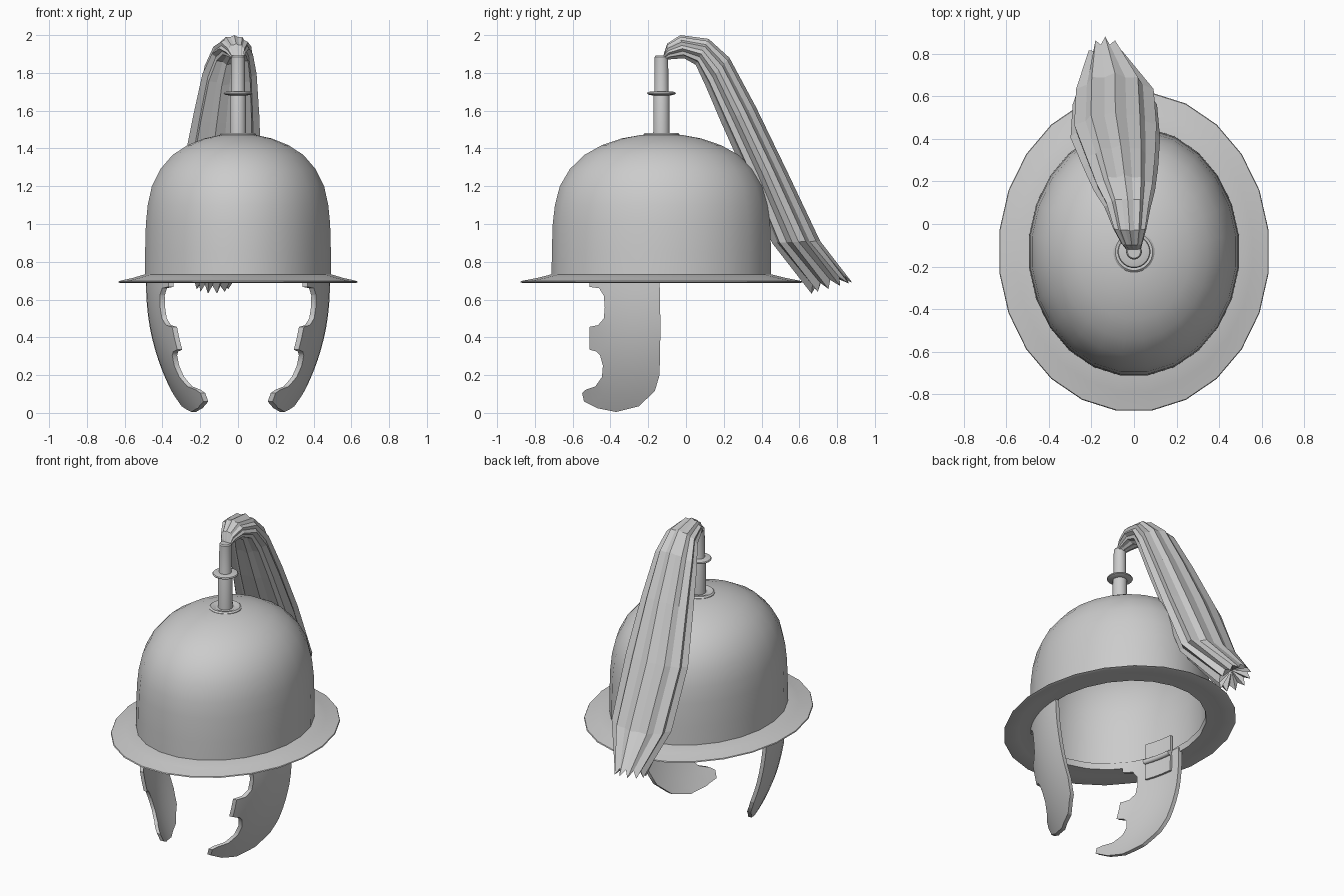
import bpy, bmesh, math
from mathutils import Vector

cube = bpy.data.objects.get("Cube")
if cube:
    bpy.data.objects.remove(cube, do_unlink=True)

CY = -0.13        # centre of the bowl along y
ASPECT = 1.18     # bowl is longer than wide

grey = bpy.data.materials.new("plain grey")
grey.use_nodes = True
grey.diffuse_color = (0.6, 0.6, 0.6, 1)
grey.node_tree.nodes["Principled BSDF"].inputs["Base Color"].default_value = (0.6, 0.6, 0.6, 1)


def finish(name, bm, smooth=None):
    bmesh.ops.recalc_face_normals(bm, faces=bm.faces)
    mesh = bpy.data.meshes.new(name)
    bm.to_mesh(mesh)
    bm.free()
    mesh.materials.append(grey)
    ob = bpy.data.objects.new(name, mesh)
    bpy.context.collection.objects.link(ob)
    if smooth:
        bpy.ops.object.select_all(action='DESELECT')
        ob.select_set(True)
        bpy.context.view_layer.objects.active = ob
        bpy.ops.object.shade_smooth_by_angle(angle=math.radians(smooth))
    return ob


def skin(bm, rings, closed=False):
    """Bridge neighbouring rings of vertices with quads."""
    n = len(rings[0])
    pairs = list(zip(rings, rings[1:])) + ([(rings[-1], rings[0])] if closed else [])
    for a, b in pairs:
        for i in range(n):
            j = (i + 1) % n
            bm.faces.new((a[i], a[j], b[j], b[i]))


def lathe(name, profile, n=24, aspect=1.0, closed=False, smooth=35):
    bm = bmesh.new()
    rings = []
    for r, z in profile:
        angles = [(i + 0.5) * math.tau / n for i in range(n)]
        rings.append([bm.verts.new((r * math.cos(a), CY + r * aspect * math.sin(a), z))
                      for a in angles])
    skin(bm, rings, closed)
    if not closed:
        bm.faces.new(rings[0])
        bm.faces.new(rings[-1])
    return finish(name, bm, smooth)


# Hollow bowl: outside from the brim to the crown, then back down the inside
outside = [(0.497, 0.72), (0.496, 0.85), (0.492, 1.0), (0.482, 1.1), (0.46, 1.2), (0.415, 1.29),
           (0.35, 1.365), (0.27, 1.417), (0.18, 1.453), (0.09, 1.472), (0.02, 1.475)]
inside = [(r * 0.96, z - 0.02) for r, z in reversed(outside)]
lathe("bowl", outside + inside, aspect=ASPECT, closed=True)

# Sloping brim
lathe("brim", [(0.47, 0.733), (0.5, 0.733), (0.56, 0.715), (0.635, 0.698), (0.638, 0.692),
               (0.63, 0.688), (0.56, 0.697), (0.475, 0.695)], aspect=ASPECT, closed=True)

# Crest holder
lathe("crest_base", [(0.097, 1.455), (0.097, 1.474), (0.088, 1.482), (0.07, 1.48), (0.05, 1.47)])
lathe("crest_tube", [(0.044, 1.46), (0.042, 1.68), (0.037, 1.7), (0.036, 1.885), (0.03, 1.892)])
lathe("crest_ring", [(0.03, 1.68), (0.06, 1.682), (0.075, 1.688), (0.077, 1.692),
                     (0.073, 1.698), (0.058, 1.702), (0.03, 1.703)])


# Cheek guards follow the bowl in plan and curl in towards the chin
def wall_x(y, z):
    plan = 0.487 * (1 - math.sqrt(max(0, 1 - ((y - CY) / 0.585) ** 2)))
    return 0.487 - plan - 0.2 * max(0, (0.7 - z) / 0.7) ** 2.2


GUARD = [(-0.14, 0.72), (-0.135, 0.45), (-0.14, 0.2), (-0.165, 0.115), (-0.25, 0.035), (-0.37, 0.005),
         (-0.47, 0.025), (-0.54, 0.06), (-0.55, 0.105), (-0.53, 0.123), (-0.48, 0.14), (-0.445, 0.19),
         (-0.44, 0.25), (-0.455, 0.305), (-0.475, 0.325), (-0.512, 0.335), (-0.512, 0.455),
         (-0.465, 0.465), (-0.435, 0.5), (-0.43, 0.56), (-0.435, 0.62), (-0.46, 0.66),
         (-0.512, 0.667), (-0.512, 0.72)]


def plate(name, outline, side, offset, thick):
    bm = bmesh.new()
    bm.faces.new([bm.verts.new((0, y, z)) for y, z in outline])
    cuts = [(k * 0.06 - 0.56, (0, 1, 0)) for k in range(9)]
    cuts += [(k * 0.06 + 0.04, (0, 0, 1)) for k in range(14)]
    for at, normal in cuts:
        bmesh.ops.bisect_plane(bm, geom=bm.verts[:] + bm.edges[:] + bm.faces[:],
                               plane_co=Vector(normal) * at, plane_no=normal)
    bmesh.ops.triangulate(bm, faces=[f for f in bm.faces if len(f.verts) > 4])
    front = bm.faces[:]
    for v in bm.verts:
        v.co.x = side * (wall_x(v.co.y, v.co.z) - offset)
    back = bmesh.ops.extrude_face_region(bm, geom=front, use_keep_orig=True)
    for v in back["geom"]:
        if isinstance(v, bmesh.types.BMVert):
            v.co.x -= side * thick
    return finish(name, bm, 40)


def hinge_pin(name, side):
    bm = bmesh.new()
    rings = []
    for k in range(5):
        y = -0.375 + k * 0.045
        x = side * (wall_x(y, 0.7) - 0.045)
        rings.append([bm.verts.new((x + 0.016 * math.cos(a * math.tau / 10), y,
                                    0.7 + 0.016 * math.sin(a * math.tau / 10))) for a in range(10)])
    skin(bm, rings)
    bm.faces.new(rings[0])
    bm.faces.new(rings[-1])
    finish(name, bm, 40)


for label, side in (("left", 1), ("right", -1)):
    plate(label + "_cheek_guard", GUARD, side, 0.0, 0.026)
    for part, low, high in (("upper", 0.71, 0.82), ("lower", 0.58, 0.69)):
        box = [(-0.375, low), (-0.195, low), (-0.195, high), (-0.375, high)]
        plate(f"{label}_{part}_hinge_plate", box, side, 0.024, 0.016)
    hinge_pin(label + "_hinge_pin", side)

# Hair plume: (outer y, z), (inner y, z), x range for each cross-section
SECTIONS = [((-0.12, 1.89), (-0.135, 1.86), (-0.03, 0.03)),
            ((-0.1, 1.955), (-0.085, 1.87), (-0.06, 0.04)),
            ((-0.03, 2.0), (-0.01, 1.875), (-0.1, 0.06)),
            ((0.12, 1.98), (0.05, 1.84), (-0.14, 0.08)),
            ((0.23, 1.88), (0.1, 1.73), (-0.19, 0.1)),
            ((0.37, 1.62), (0.185, 1.53), (-0.24, 0.115)),
            ((0.53, 1.29), (0.31, 1.25), (-0.3, 0.125)),
            ((0.71, 0.91), (0.45, 0.9), (-0.29, 0.11)),
            ((0.86, 0.73), (0.64, 0.67), (-0.22, -0.05))]
LOCKS = 22
bm = bmesh.new()
rings = []
for k, (outer, inner, (x0, x1)) in enumerate(SECTIONS):
    ring = []
    for i in range(LOCKS):
        a = i * math.tau / LOCKS
        r = 1.0 if i % 2 == 0 else 0.87
        t = r * math.cos(a)
        y = (outer[0] + inner[0]) / 2 + (outer[0] - inner[0]) / 2 * t
        z = (outer[1] + inner[1]) / 2 + (outer[1] - inner[1]) / 2 * t
        x = (x0 + x1) / 2 + (x1 - x0) / 2 * r * math.sin(a)
        if k == len(SECTIONS) - 1 and i % 2 == 0:   # ragged tips
            y, z = y + 0.02, z - 0.04
        ring.append(bm.verts.new((x, y, z)))
    rings.append(ring)
skin(bm, rings)
bm.faces.new(rings[0])
tip = bm.verts.new((-0.14, 0.73, 0.74))
for i in range(LOCKS):
    bm.faces.new((rings[-1][i], rings[-1][(i + 1) % LOCKS], tip))
finish("plume", bm)
